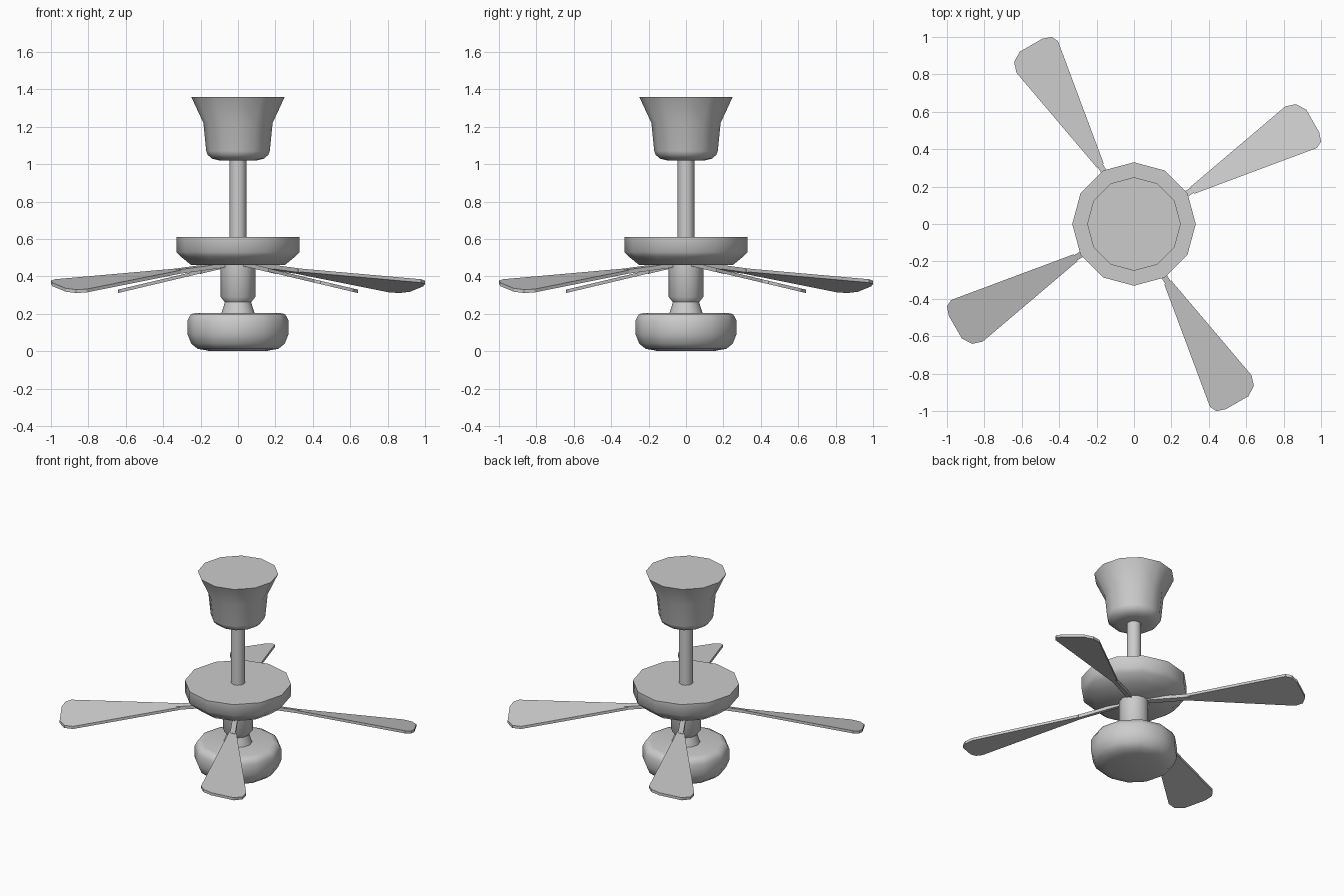
import bpy, bmesh
from math import cos, sin, pi, radians

if "Cube" in bpy.data.objects:
    bpy.data.objects.remove(bpy.data.objects["Cube"])


def finish(name, bm):
    bmesh.ops.recalc_face_normals(bm, faces=bm.faces)
    mesh = bpy.data.meshes.new(name)
    bm.to_mesh(mesh)
    bm.free()
    obj = bpy.data.objects.new(name, mesh)
    bpy.context.collection.objects.link(obj)
    return obj


def lathe(name, profile, sides=12):
    """Turned solid from (radius, z) points, capped at both ends."""
    bm = bmesh.new()
    rings = [[bm.verts.new((r * cos(2 * pi * i / sides), r * sin(2 * pi * i / sides), z))
              for i in range(sides)] for r, z in profile]
    for a, b in zip(rings, rings[1:]):
        for i in range(sides):
            j = (i + 1) % sides
            bm.faces.new((a[i], a[j], b[j], b[i]))
    bm.faces.new(rings[0])
    bm.faces.new(rings[-1])
    obj = finish(name, bm)
    bpy.ops.object.select_all(action='DESELECT')
    obj.select_set(True)
    bpy.context.view_layer.objects.active = obj
    bpy.ops.object.shade_smooth_by_angle(angle=radians(50))
    return obj


def tilted_plate(name, outline, thickness, angle):
    """Plate outlined in (along, across), drooped and pitched, turned to its spoke."""
    bm = bmesh.new()
    ca, sa = cos(angle), sin(angle)
    layers = []
    for dz in (-thickness / 2, thickness / 2):
        layers.append([bm.verts.new((u * ca - v * sa, u * sa + v * ca,
                                     0.472 - 0.237 * (0.5 * u + 0.866 * v) + dz))
                       for u, v in outline])
    low, top = layers
    bm.faces.new(low)
    bm.faces.new(top)
    n = len(outline)
    for i in range(n):
        j = (i + 1) % n
        bm.faces.new((low[i], low[j], top[j], top[i]))
    return finish(name, bm)


# Central column, from the ceiling down
lathe("ceiling_canopy", [(0.25, 1.36), (0.185, 1.22), (0.17, 1.07), (0.162, 1.05),
                         (0.14, 1.03), (0.10, 1.02)])
lathe("down_rod", [(0.045, 1.03), (0.045, 0.60)])
lathe("motor_housing", [(0.33, 0.61), (0.33, 0.53), (0.305, 0.505), (0.25, 0.46)])
lathe("neck", [(0.093, 0.465), (0.093, 0.29), (0.07, 0.262), (0.09, 0.20)])
lathe("lamp_bowl", [(0.22, 0.205), (0.252, 0.198), (0.27, 0.165), (0.27, 0.09),
                    (0.25, 0.04), (0.215, 0.012), (0.17, 0.005), (0.15, 0.0)])

# Four blades with their brackets
blade = [(0.36, -0.021), (1.05, -0.137), (1.086, -0.119), (1.103, -0.07),
         (1.103, 0.07), (1.07, 0.122), (1.015, 0.14), (0.36, 0.021)]
bracket = [(0.06, -0.016), (0.38, -0.016), (0.38, 0.016), (0.06, 0.016)]
for k in range(4):
    spoke = radians(30 + 90 * k)
    tilted_plate(f"blade_{k + 1}", blade, 0.018, spoke)
    tilted_plate(f"blade_bracket_{k + 1}", bracket, 0.022, spoke)
